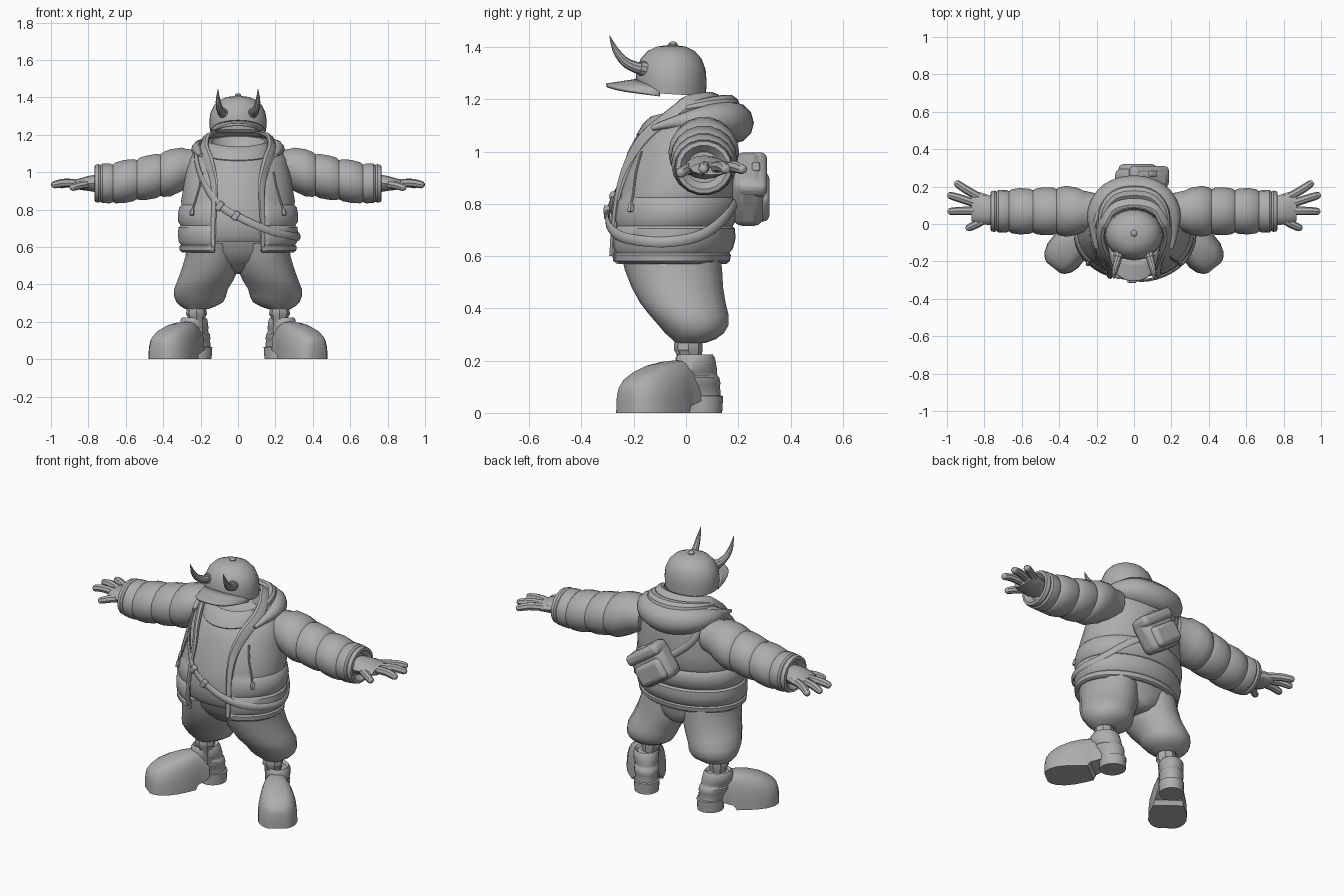
import bpy, bmesh, math
from mathutils import Vector, Matrix
from math import sin, cos, pi, radians

if "Cube" in bpy.data.objects:
    bpy.data.objects.remove(bpy.data.objects["Cube"])

grey = bpy.data.materials.new("plain grey")
grey.use_nodes = True
grey.diffuse_color = (0.42, 0.42, 0.42, 1)
grey.node_tree.nodes["Principled BSDF"].inputs["Base Color"].default_value = (0.42, 0.42, 0.42, 1)
parts = []


def finish(ob, mirror=False):
    ob.data.materials.append(grey)
    if mirror:
        ob.modifiers.new("mirror", "MIRROR")
    parts.append(ob)
    return ob


def loft(name, rings, mirror=False, cap=True, loop=True, closed=False):
    """Skin a list of equal point rings."""
    bm = bmesh.new()
    vs = [[bm.verts.new(p) for p in r] for r in rings]
    n = len(vs[0])
    pairs = list(zip(vs, vs[1:])) + ([(vs[-1], vs[0])] if closed else [])
    for a, b in pairs:
        for i in range(n if loop else n - 1):
            j = (i + 1) % n
            bm.faces.new((a[i], a[j], b[j], b[i]))
    if cap and not closed:
        bm.faces.new(vs[0][::-1])
        bm.faces.new(vs[-1])
    bmesh.ops.recalc_face_normals(bm, faces=bm.faces)
    me = bpy.data.meshes.new(name)
    bm.to_mesh(me)
    bm.free()
    ob = bpy.data.objects.new(name, me)
    bpy.context.collection.objects.link(ob)
    return finish(ob, mirror)


def oval(z, cx, rx, yf, yb, n=28, tilt=0.0):
    """Horizontal ring between a front and a back y."""
    cy, ry = (yf + yb) / 2, (yb - yf) / 2
    return [(cx + rx * sin(2 * pi * i / n), cy - ry * cos(2 * pi * i / n),
             z - tilt * ry * cos(2 * pi * i / n)) for i in range(n)]


def oval_x(x, y, z, ry, rz, n=18):
    return [(x, y + ry * cos(2 * pi * i / n), z + rz * sin(2 * pi * i / n)) for i in range(n)]


def spline(pts, k, closed):
    """Catmull-Rom through tuples of any size."""
    m, out = len(pts), []
    for i in range(m if closed else m - 1):
        q = [pts[(i + d) % m] if closed else pts[min(max(i + d, 0), m - 1)] for d in (-1, 0, 1, 2)]
        for s in range(k):
            t = s / k
            out.append([0.5 * (2 * b + (c - a) * t + (2 * a - 5 * b + 4 * c - d) * t * t
                        + (3 * b - a - 3 * c + d) * t ** 3) for a, b, c, d in zip(*q)])
    return out if closed else out + [list(pts[-1])]


def sweep(name, pts, ref, n=8, flat=1.0, k=4, closed=False, mirror=False):
    """Tube through (x, y, z, radius) points; flat squashes it along ref."""
    p = spline(pts, k, closed)
    m, rings = len(p), []
    for i in range(m):
        a = p[(i - 1) % m] if closed else p[max(i - 1, 0)]
        b = p[(i + 1) % m] if closed else p[min(i + 1, m - 1)]
        t = (Vector(b[:3]) - Vector(a[:3])).normalized()
        c, r = Vector(p[i][:3]), p[i][3]
        v = ref(c) if callable(ref) else Vector(ref)
        v = (v - t * v.dot(t)).normalized()
        w = t.cross(v)
        rings.append([c + w * r * cos(2 * pi * j / n) + v * r * flat * sin(2 * pi * j / n) for j in range(n)])
    return loft(name, rings, mirror, closed=closed)


# Puffer jacket: rows of z, half width, front y, back y, half opening
ROWS = [(.57, .298, -.285, .155, .125), (.582, .312, -.30, .168, .13), (.605, .314, -.303, .172, .13),
        (.612, .306, -.295, .166, .13), (.63, .318, -.304, .18, .13), (.67, .322, -.304, .19, .13),
        (.705, .318, -.30, .187, .13), (.715, .308, -.292, .178, .13), (.738, .322, -.298, .195, .13),
        (.775, .322, -.294, .202, .13), (.81, .315, -.288, .2, .13), (.824, .302, -.278, .19, .125),
        (.845, .305, -.276, .2, .125), (.92, .292, -.252, .205, .125), (1.0, .28, -.22, .20, .13),
        (1.07, .26, -.175, .195, .16), (1.13, .225, -.12, .18, .18), (1.17, .19, -.08, .16, .17),
        (1.195, .165, -.05, .13, .155)]


def jacket_row(z):
    for a, b in zip(ROWS, ROWS[1:]):
        if z <= b[0]:
            f = max(0, (z - a[0]) / (b[0] - a[0]))
            return [u + (v - u) * f for u, v in zip(a, b)]
    return ROWS[-1]


def on_jacket(theta, z, off=0.0):
    _, rx, yf, yb, _ = jacket_row(z)
    return ((rx + off) * sin(theta), (yf + yb) / 2 - ((yb - yf) / 2 + off) * cos(theta), z)


def opening(z):
    r = jacket_row(z)
    return math.asin(r[4] / r[1])


def outward(c):
    return Vector((c.x, c.y + .05, max(0, (c.z - 1) * 1.2)))


rings = []
for row in ROWS:
    o = opening(row[0])
    rings.append([on_jacket(o + (2 * pi - 2 * o) * i / 36, row[0]) for i in range(37)])
jacket = loft("jacket", rings, cap=False, loop=False)
s = jacket.modifiers.new("thickness", "SOLIDIFY")
s.thickness, s.offset = .016, -1

# Lapels running into the collar behind the neck
side = [(*on_jacket(opening(z), z, .004), r) for z, r in
        [(.60, .014), (.72, .016), (.84, .018), (.95, .026), (1.05, .034), (1.12, .034), (1.17, .032)]]
side += [(.155, .02, 1.195, .032), (.11, .09, 1.205, .032)]
sweep("collar_and_lapels", side + [(0, .115, 1.205, .032)] + [(-x, y, z, r) for x, y, z, r in side[::-1]],
      outward, flat=.5)

# Hood lying on the back
half = [(.2, -.13, 1.09, .01), (.212, -.05, 1.11, .022), (.2, .06, 1.122, .05), (.125, .148, 1.12, .074)]
sweep("hood", half + [(0, .18, 1.11, .08)] + [(-x, y, z, r) for x, y, z, r in half[::-1]], (0, 0, 1), n=12)
half = [(.178, -.03, 1.16, .014), (.16, .07, 1.175, .03), (.1, .145, 1.18, .038)]
sweep("hood_fold", half + [(0, .165, 1.175, .042)] + [(-x, y, z, r) for x, y, z, r in half[::-1]],
      (0, 0, 1), n=10)

# Shirt with a tall collar around the sunken neck opening
loft("shirt", [oval(*r) for r in [(.63, 0, .27, -.265, .13), (.66, 0, .28, -.285, .15), (.74, 0, .29, -.29, .165),
     (.82, 0, .275, -.28, .165), (.92, 0, .262, -.25, .17)]] +
     [oval(z, 0, rx, f, b, tilt=t) for z, rx, f, b, t in [(1.02, .24, -.222, .16, .1), (1.085, .185, -.195, .14, .2),
      (1.095, .176, -.188, .13, .22), (1.10, .18, -.19, .13, .22), (1.14, .172, -.165, .11, .24),
      (1.165, .158, -.135, .10, .26), (1.165, .145, -.12, .085, .26), (1.11, .13, -.11, .07, .2),
      (1.09, .08, -.07, .04, .2)]])

# Puffy sleeves: x, centre z, radius
loft("sleeves", [oval_x(x, .068, z, r * 1.06, r) for x, z, r in [
    (.2, 1.03, .09), (.275, 1.02, .105), (.30, 1.015, .118), (.36, .997, .128), (.40, .988, .122), (.415, .984, .112),
    (.435, .98, .12), (.49, .97, .12), (.525, .965, .115), (.54, .96, .106), (.56, .957, .114), (.61, .95, .117),
    (.655, .943, .111), (.668, .94, .101), (.685, .94, .108), (.725, .94, .107), (.735, .94, .099),
    (.745, .94, .105), (.765, .94, .1), (.768, .94, .085), (.74, .94, .06)]], mirror=True)

# Hands
loft("palms", [oval_x(x, y, z, ry, rz, 12) for x, y, z, ry, rz in [
    (.72, .07, .94, .06, .045), (.765, .072, .94, .078, .046), (.80, .08, .94, .083, .04),
    (.84, .088, .937, .086, .032), (.87, .095, .935, .078, .024)]], mirror=True)
for name, base, mid, tip in [("little_fingers", (.83, .145, .94), (.90, .185, .942), (.957, .224, .93)),
                             ("middle_fingers", (.85, .11, .94), (.93, .137, .943), (.997, .157, .93)),
                             ("index_fingers", (.85, .07, .94), (.93, .07, .942), (.995, .066, .93)),
                             ("thumbs", (.775, .04, .937), (.835, .003, .932), (.897, -.027, .915))]:
    sweep(name, [(*base, .022), (*mid, .022), (*[m + (t - m) * .8 for m, t in zip(mid, tip)], .019), (*tip, .008)],
          (0, 0, 1), k=3, mirror=True)

# Trousers, ballooning over the ankles
loft("trouser_seat", [oval(*r) for r in [(.66, 0, .28, -.26, .14), (.58, 0, .27, -.235, .135),
     (.53, 0, .23, -.195, .128), (.49, 0, .15, -.15, .118), (.465, 0, .08, -.10, .10), (.455, 0, .03, -.05, .07)]])
loft("trouser_legs", [oval(*r, n=16) for r in [
    (.62, .135, .138, -.252, .13), (.55, .138, .143, -.235, .138), (.48, .15, .152, -.208, .142),
    (.42, .175, .149, -.175, .152), (.375, .198, .144, -.14, .163), (.335, .203, .138, -.105, .162),
    (.305, .205, .125, -.08, .145), (.283, .213, .094, -.055, .115), (.268, .22, .06, -.04, .075),
    (.285, .22, .045, -.03, .06)]], mirror=True)
loft("ankles", [oval(*r, n=8) for r in [(.13, .222, .046, -.03, .065), (.225, .222, .046, -.036, .06),
     (.24, .222, .056, -.046, .064), (.26, .222, .054, -.046, .064), (.30, .222, .05, -.04, .058)]], mirror=True)

# Boots, turned outward
turn = Matrix.Translation((.226, .028, 0)) @ Matrix.Rotation(radians(38), 4, "Z")


def arch(t, hw, top, base=0.0, n=14):
    out = []
    for i in range(n + 1):
        c, q = cos(pi * i / n), sin(pi * i / n)
        x = math.copysign(abs(c) ** .6, c) * hw
        out.append(turn @ Vector((x, -t, base + (top - base) * max(q, 0) ** .75)))
    return out


loft("boot_toes", [arch(*r) for r in [(0, .058, .16, .05), (.04, .068, .19, .035), (.07, .075, .2, .025),
     (.085, .083, .201, .0), (.13, .094, .198), (.19, .105, .185), (.25, .105, .163), (.295, .09, .138),
     (.323, .066, .115), (.333, .045, .085)]], mirror=True)
loft("boot_heels", [[turn @ Vector(p) for p in oval(z, .012, hw, -t - hl, -t + hl, 20)] for z, t, hw, hl in [
    (.0, -.042, .066, .072), (.064, -.042, .07, .076), (.067, -.038, .063, .07), (.105, -.026, .064, .08),
    (.112, -.024, .068, .084), (.135, -.016, .068, .086), (.142, -.014, .062, .082),
    (.155, -.008, .062, .084), (.165, -.004, .068, .088), (.21, 0, .068, .08), (.224, 0, .06, .07),
    (.21, 0, .048, .056)]], mirror=True)

# Cap, hollow underneath
loft("cap", [oval(z, 0, rx, -.057 - ry, -.057 + ry, tilt=t) for z, rx, ry, t in [
    (1.30, .10, .09, 0), (1.225, .142, .125, -.06), (1.22, .15, .133, -.06), (1.27, .154, .136, -.03),
    (1.315, .148, .132, 0), (1.355, .13, .117, 0), (1.385, .1, .09, 0), (1.402, .06, .055, 0), (1.408, .01, .01, 0)]])
rings = []
for f in (0, .35, .7, .92, 1):
    row = []
    for i in range(17):
        s = i / 8 - 1
        a = s * radians(70)
        reach = .12 * f * (1 - s ** 4)
        row.append((.148 * sin(a) * (1 - .04 * f), -.057 - .128 * cos(a) - reach, 1.272 - .018 * f - .042 * s * s))
    rings.append(row)
brim = loft("cap_brim", rings, cap=False, loop=False)
s = brim.modifiers.new("thickness", "SOLIDIFY")
s.thickness, s.offset = .014, 0
loft("cap_button", [oval(z, 0, r, -.05 - r, -.05 + r, 10) for z, r in
     [(1.40, .018), (1.412, .018), (1.419, .012), (1.422, .004)]])
sweep("horns", [(.08, -.15, 1.315, .024), (.088, -.19, 1.322, .022), (.1, -.235, 1.345, .018),
                (.107, -.27, 1.39, .012), (.107, -.293, 1.445, .001)], (1, 0, 0), n=10, mirror=True)
sweep("horn_sockets", [(.078, -.15, 1.315, .028), (.084, -.176, 1.32, .028)], (1, 0, 0), n=10, k=1, mirror=True)

# Cross-body strap, buckles and bag
path = [(-100, 1.165), (-72, 1.13), (-54, 1.05), (-38, .94), (-18, .82), (8, .74), (33, .685), (60, .66), (90, .655),
        (120, .685), (148, .77), (180, .88), (212, 1.0), (236, 1.12)]
sweep("strap", [(*on_jacket(radians(a), z, .006), .02) for a, z in path], outward, flat=.4, closed=True)


def box(name, loc, size, rot, bevel):
    bpy.ops.mesh.primitive_cube_add(size=1, location=loc, rotation=rot)
    ob = bpy.context.object
    ob.name, ob.scale = name, size
    bpy.ops.object.transform_apply(location=False, rotation=False, scale=True)
    b = ob.modifiers.new("round", "BEVEL")
    b.width, b.segments = bevel, 3
    return finish(ob)


for i, (a, z) in enumerate([(-18, .82), (-2, .768)]):
    box(f"strap_buckle_{i + 1}", on_jacket(radians(a), z, .008), (.03, .024, .05), (0, radians(35), radians(a)), .006)
tilt = Matrix.Rotation(radians(35), 3, "Y")
for name, off, size, bevel in [("bag_body", (0, 0, 0), (.235, .12, .215), .04),
                               ("bag_pocket", (0, .052, -.035), (.19, .06, .12), .025),
                               ("bag_flap", (0, .015, .07), (.238, .115, .065), .025),
                               ("bag_loop", (0, .03, .105), (.05, .03, .02), .008)]:
    box(name, Vector((.04, .238, .855)) + tilt @ Vector(off), size, (0, radians(35), 0), bevel)

# Drawstrings
sweep("drawstrings", [(*on_jacket(radians(a), z, .006), r) for a, z, r in
      [(42, 1.0, .005), (44, .92, .005), (48, .84, .005), (48.5, .805, .006), (49, .795, .013), (49, .77, .012)]],
      outward, n=6, k=2, mirror=True)

# Smooth shading with sharp creases kept
bpy.ops.object.select_all(action="DESELECT")
for ob in parts:
    ob.select_set(True)
bpy.context.view_layer.objects.active = parts[0]
bpy.ops.object.shade_smooth_by_angle(angle=radians(35))
